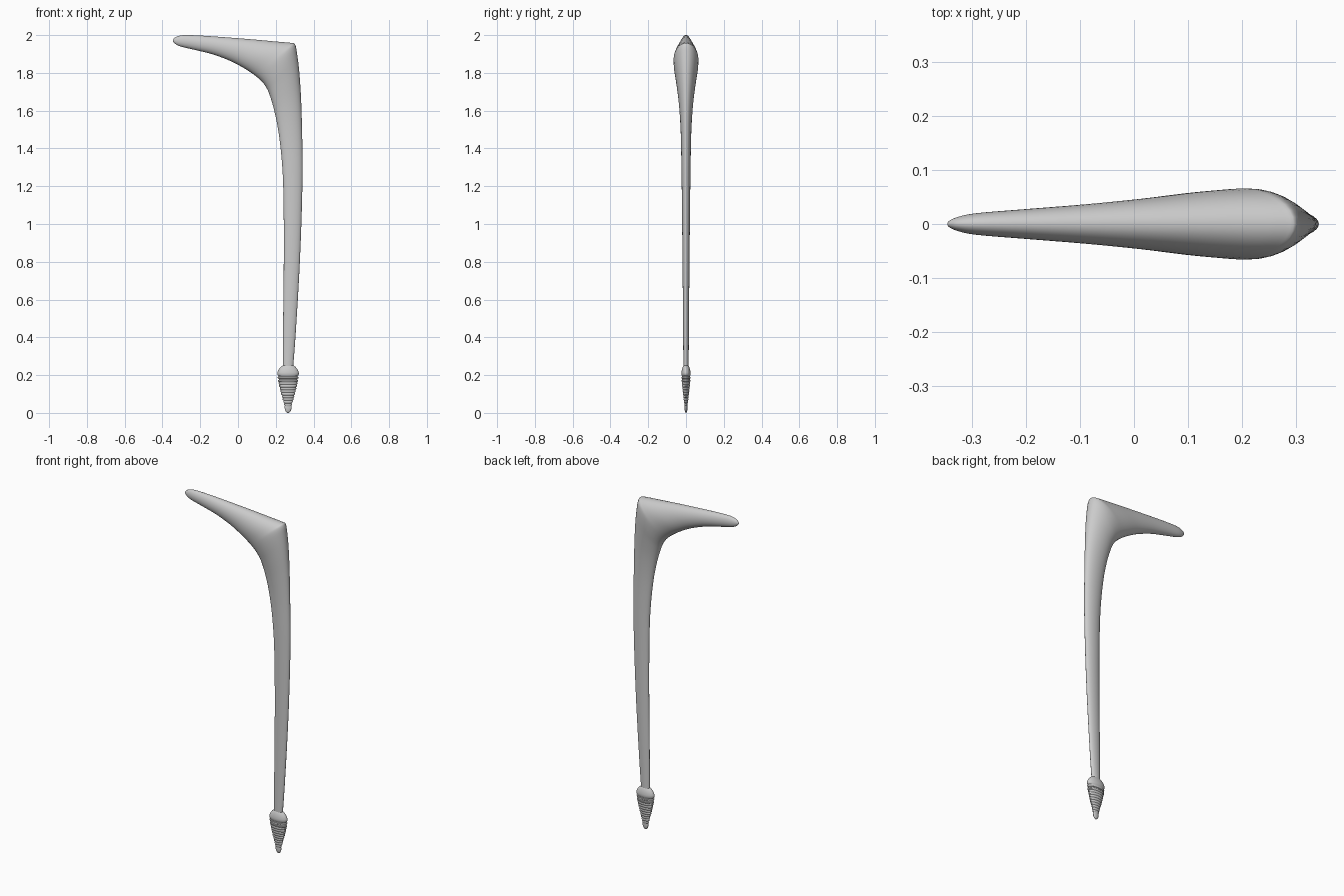
import bpy, bmesh, math
from mathutils import Vector


def loft(name, rings, angle=40):
    """Skin a list of closed rings and cap both ends."""
    bm = bmesh.new()
    loops = [[bm.verts.new(p) for p in r] for r in rings]
    n = len(loops[0])
    for a, b in zip(loops, loops[1:]):
        for i in range(n):
            j = (i + 1) % n
            bm.faces.new((a[i], a[j], b[j], b[i]))
    bm.faces.new(loops[0])
    bm.faces.new(loops[-1])
    bmesh.ops.recalc_face_normals(bm, faces=bm.faces)
    mesh = bpy.data.meshes.new(name)
    bm.to_mesh(mesh)
    bm.free()
    ob = bpy.data.objects.new(name, mesh)
    bpy.context.collection.objects.link(ob)
    bpy.context.view_layer.objects.active = ob
    ob.select_set(True)
    bpy.ops.object.shade_smooth_by_angle(angle=math.radians(angle))
    ob.select_set(False)
    return ob


def smooth(rows, steps):
    """Catmull-Rom interpolation of station rows."""
    v = [Vector(r) for r in rows]
    out = []
    for i in range(len(v) - 1):
        p0, p1, p2, p3 = v[max(i - 1, 0)], v[i], v[i + 1], v[min(i + 2, len(v) - 1)]
        for s in range(steps):
            t = s / steps
            out.append(0.5 * (2 * p1 + (p2 - p0) * t
                              + (2 * p0 - 5 * p1 + 4 * p2 - p3) * t * t
                              + (3 * p1 - p0 - 3 * p2 + p3) * t ** 3))
    return out + [v[-1]]


# Bent stem: outer x, z / inner x, z / half thickness in y
stations = [
    (0.290, 0.22, 0.238, 0.22, 0.014),
    (0.304, 0.40, 0.238, 0.40, 0.015),
    (0.325, 0.75, 0.242, 0.75, 0.018),
    (0.337, 1.05, 0.242, 1.05, 0.021),
    (0.342, 1.30, 0.236, 1.28, 0.024),
    (0.339, 1.50, 0.217, 1.47, 0.028),
    (0.334, 1.66, 0.192, 1.60, 0.037),
    (0.325, 1.80, 0.165, 1.69, 0.051),
    (0.313, 1.90, 0.142, 1.735, 0.062),
    (0.302, 1.951, 0.112, 1.768, 0.066),
    (0.280, 1.959, 0.075, 1.797, 0.064),
    (0.200, 1.966, 0.025, 1.829, 0.058),
    (0.080, 1.977, -0.040, 1.863, 0.047),
    (-0.060, 1.988, -0.130, 1.897, 0.036),
    (-0.190, 1.997, -0.225, 1.921, 0.027),
    (-0.285, 2.000, -0.298, 1.938, 0.020),
    (-0.325, 1.992, -0.327, 1.950, 0.013),
    (-0.341, 1.980, -0.342, 1.963, 0.006),
    (-0.345, 1.973, -0.345, 1.969, 0.002),
]
rings = []
for ox, oz, ix, iz, w in smooth(stations, 4):
    ring = []
    for k in range(32):
        a = math.tau * k / 32
        u = 0.5 + 0.5 * math.cos(a)
        ring.append((ix + (ox - ix) * u, w * math.sin(a), iz + (oz - iz) * u))
    rings.append(ring)
loft("bent_stem", rings, 50)

# Foot: flattened revolve with a rounded collar and stacked ridges
profile = [(0.030, 0.250), (0.040, 0.243), (0.051, 0.228), (0.057, 0.214),
           (0.057, 0.203), (0.053, 0.198), (0.050, 0.196), (0.050, 0.192),
           (0.056, 0.190), (0.054, 0.182), (0.048, 0.180), (0.048, 0.176),
           (0.054, 0.173), (0.053, 0.166)]
ridges = 9
for i in range(ridges):
    z = 0.163 - i * 0.014
    r = 0.050 - 0.029 * (i / (ridges - 1)) ** 1.15
    profile += [(r - 0.003, z), (r, z - 0.003), (r - 0.001, z - 0.010), (r - 0.004, z - 0.012)]
profile += [(0.019, 0.030), (0.016, 0.014), (0.010, 0.004), (0.003, 0.0)]
loft("ridged_foot", [[(0.265 + r * math.cos(math.tau * k / 32),
                       0.43 * r * math.sin(math.tau * k / 32), z)
                      for k in range(32)] for r, z in profile])
